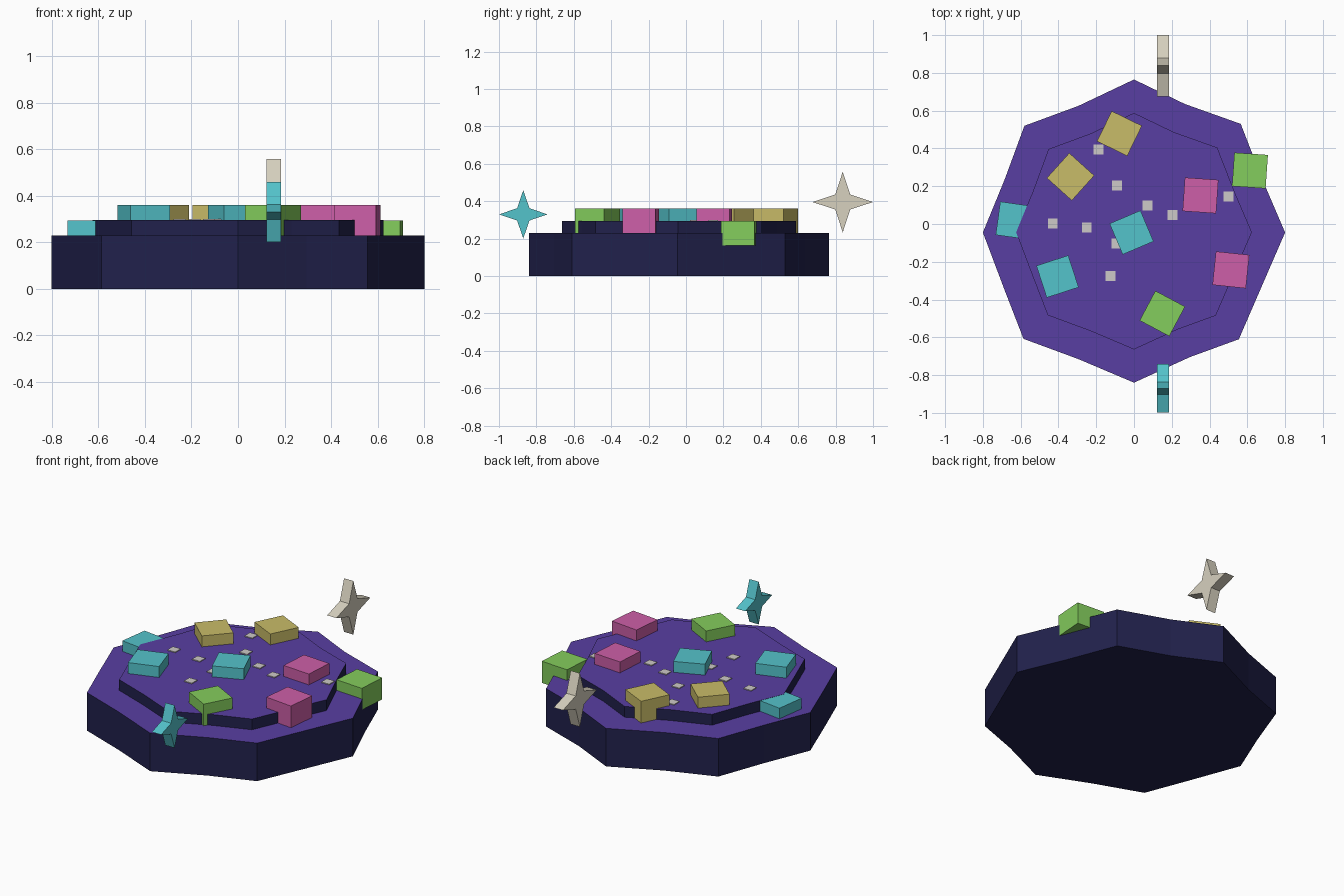
import bpy, bmesh, math
from mathutils import Matrix

if "Cube" in bpy.data.objects:
    bpy.data.objects.remove(bpy.data.objects["Cube"])


def srgb(r, g, b):
    lin = [((c / 255 + 0.055) / 1.055) ** 2.4 if c > 10 else c / 255 / 12.92 for c in (r, g, b)]
    return (*lin, 1.0)


def material(name, rgb):
    m = bpy.data.materials.new(name)
    m.diffuse_color = srgb(*rgb)
    m.use_nodes = True
    m.node_tree.nodes["Principled BSDF"].inputs["Base Color"].default_value = m.diffuse_color
    return m


NAVY = material("navy", (33, 33, 76))
PURPLE = material("purple", (88, 62, 162))
TEAL = material("teal", (84, 195, 203))
PINK = material("pink", (205, 95, 168))
GREEN = material("green", (132, 205, 93))
YELLOW = material("mustard", (201, 188, 104))
CREAM = material("cream", (215, 209, 191))
GREY = material("pale grey", (206, 202, 200))


def prism(name, outline, depth, mats, matrix=Matrix()):
    """Extrude a closed 2D outline along local z, from 0 to depth."""
    bm = bmesh.new()
    face = bm.faces.new([bm.verts.new((x, y, 0)) for x, y in outline])
    top = bmesh.ops.extrude_face_region(bm, geom=[face])
    verts = [v for v in top["geom"] if isinstance(v, bmesh.types.BMVert)]
    bmesh.ops.translate(bm, verts=verts, vec=(0, 0, depth))
    bmesh.ops.recalc_face_normals(bm, faces=bm.faces)
    bm.normal_update()
    # With two materials, the second goes on upward faces
    for f in bm.faces:
        f.material_index = 1 if len(mats) > 1 and f.normal.z > 0.5 else 0
    me = bpy.data.meshes.new(name)
    bm.to_mesh(me)
    bm.free()
    for m in mats:
        me.materials.append(m)
    ob = bpy.data.objects.new(name, me)
    ob.matrix_world = matrix
    bpy.context.collection.objects.link(ob)
    return ob


def block(name, x, y, z, size, height, angle, mat):
    h = size / 2
    square = [(-h, -h), (h, -h), (h, h), (-h, h)]
    m = Matrix.Translation((x, y, z)) @ Matrix.Rotation(math.radians(angle), 4, "Z")
    return prism(name, square, height, [mat], m)


# Two stacked irregular platforms
CY = -0.04
rim = [(0, 0.765), (-0.295, 0.625), (-0.58, 0.52), (-0.685, 0.235),
       (-0.80, -0.045), (-0.685, -0.35), (-0.585, -0.608), (-0.295, -0.715),
       (0, -0.84), (0.295, -0.705), (0.555, -0.61), (0.685, -0.31),
       (0.80, -0.045), (0.68, 0.235), (0.565, 0.53), (0.27, 0.635)]
prism("lower_platform", rim, 0.23, [NAVY, PURPLE])
inner = [(x * 0.78, CY + (y - CY) * 0.78) for x, y in rim]
prism("upper_platform", inner, 0.075, [NAVY, PURPLE], Matrix.Translation((0, 0, 0.22)))

# Coloured blocks: x, y, bottom, angle, material
blocks = [
    (-0.077, 0.479, 0.23, -26, YELLOW), (-0.336, 0.25, 0.23, 48, YELLOW),
    (-0.632, 0.018, 0.163, -8, TEAL), (-0.405, -0.278, 0.23, 18, TEAL),
    (-0.013, -0.045, 0.23, 23, TEAL), (0.15, -0.474, 0.23, -28, GREEN),
    (0.614, 0.283, 0.163, -4, GREEN), (0.352, 0.151, 0.23, -4, PINK),
    (0.513, -0.243, 0.23, -6, PINK)]
for i, (x, y, z, a, mat) in enumerate(blocks):
    block(f"block_{i + 1}", x, y, z, 0.178, 0.131, a, mat)

# Small pale tiles on the upper platform
tiles = [(-0.188, 0.394), (-0.09, 0.204), (0.071, 0.098), (0.204, 0.048), (0.5, 0.146),
         (-0.43, 0.003), (-0.25, -0.018), (-0.093, -0.103), (-0.124, -0.275)]
for i, (x, y) in enumerate(tiles):
    block(f"tile_{i + 1}", x, y, 0.294, 0.052, 0.006, 0, GREY)


# Four-pointed stars standing at front and back, facing sideways
def star(name, y, z, radius, inset, mat):
    pts = []
    for k in range(4):
        a = k * math.pi / 2
        pts.append((radius * math.cos(a), radius * math.sin(a)))
        b = a + math.pi / 4
        r = inset * math.sqrt(2)
        pts.append((r * math.cos(b), r * math.sin(b)))
    axes = Matrix(((0, 0, 1, 0.123), (1, 0, 0, y), (0, 1, 0, z), (0, 0, 0, 1)))
    return prism(name, pts, 0.062, [mat], axes)


star("front_star", -0.87, 0.33, 0.129, 0.033, TEAL)
star("back_star", 0.838, 0.396, 0.162, 0.04, CREAM)
